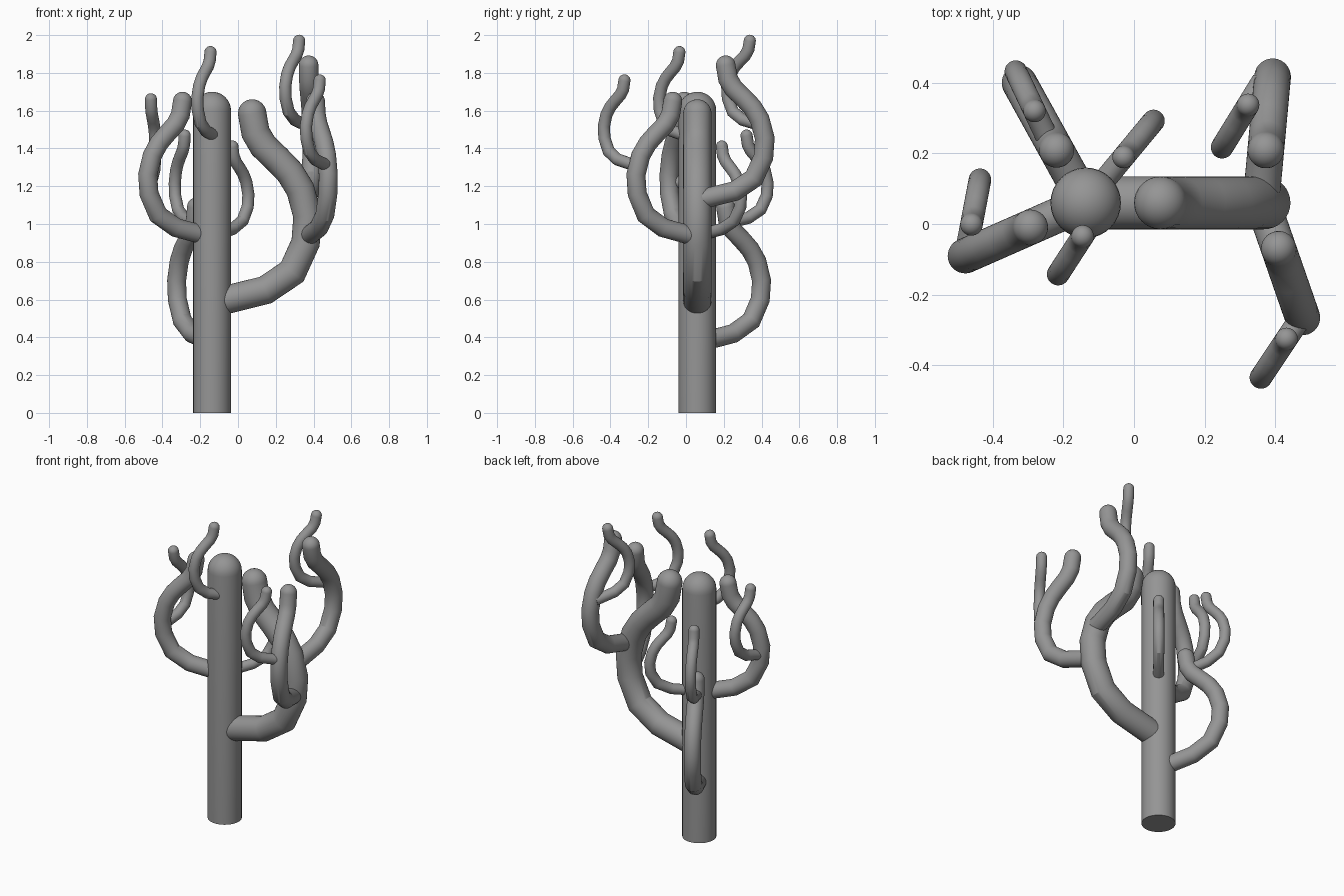
import bpy, bmesh
from math import sin, cos, pi
from mathutils import Vector

cube = bpy.data.objects.get("Cube")
if cube:
    bpy.data.objects.remove(cube, do_unlink=True)

grey = bpy.data.materials.new("plain grey")
grey.use_nodes = True
grey.diffuse_color = (0.3, 0.3, 0.3, 1)
grey.node_tree.nodes["Principled BSDF"].inputs["Base Color"].default_value = (0.3, 0.3, 0.3, 1)

SIDES = 32
UP = Vector((0, 0, 1))


# Tube swept along a path in a vertical plane, with a flat base and a domed end
def tube(name, path, side, radius):
    rings = []
    for i, p in enumerate(path):
        before = (p - path[i - 1]).normalized() if i else None
        after = (path[i + 1] - p).normalized() if i + 1 < len(path) else None
        before, after = before or after, after or before
        tangent = (before + after).normalized()
        rings.append((p, tangent, radius, 1 / tangent.dot(after)))
    for k in range(1, 8):
        a = k / 8 * pi / 2
        rings.append((path[-1] + tangent * radius * sin(a), tangent, radius * cos(a), 1))
    bm = bmesh.new()
    loops = []
    for centre, t, r, mitre in rings:
        across = t.cross(side)
        loops.append([bm.verts.new(centre + side * r * cos(2 * pi * j / SIDES)
                                   + across * r * mitre * sin(2 * pi * j / SIDES))
                      for j in range(SIDES)])
    for low, high in zip(loops, loops[1:]):
        for j in range(SIDES):
            n = (j + 1) % SIDES
            bm.faces.new((low[j], low[n], high[n], high[j]))
    bm.faces.new(loops[0])
    pole = bm.verts.new(path[-1] + tangent * radius)
    for j in range(SIDES):
        bm.faces.new((loops[-1][j], loops[-1][(j + 1) % SIDES], pole))
    bmesh.ops.recalc_face_normals(bm, faces=bm.faces)
    mesh = bpy.data.meshes.new(name)
    bm.to_mesh(mesh)
    bm.free()
    mesh.materials.append(grey)
    obj = bpy.data.objects.new(name, mesh)
    bpy.context.collection.objects.link(obj)
    bpy.ops.object.select_all(action="DESELECT")
    obj.select_set(True)
    bpy.context.view_layer.objects.active = obj
    bpy.ops.object.shade_smooth_by_angle()


# Shared arm shape: reach outwards, then lean back, each paired with height
REACH = [(0, 0), (.56, .07), (.84, .165), (.98, .32), (1, .46)]
LEAN = [(.13, .6), (.32, .69), (.55, .76), (.8, .83), (.94, .9), (1, 1)]


def arm(name, base, outer, tip, height, radius):
    base = Vector(base)
    out = Vector((*outer, base.z)) - base
    steps = REACH + [(1 - w * (1 - tip), v) for w, v in LEAN]
    path = [base + out * u + UP * height * v for u, v in steps]
    tube(name, path, out.cross(UP).normalized(), radius)


X, Y = -.137, .06
tube("trunk", [Vector((X, Y, 0)), Vector((X, Y, 1.6))], Vector((1, 0, 0)), .1)

# Large and medium arms
arm("large_arm", (X, Y, .58), (.368, Y), .42, 1.005, .075)
arm("right_arm", (X, Y, .93), (-.478, -.09), .46, .72, .05)
arm("back_arm", (X, Y, .37), (-.325, .4), .44, .72, .05)
arm("front_branch", (.365, Y, .93), (.478, -.265), .4, .72, .05)
arm("rear_branch", (.36, Y, 1.125), (.393, .417), .42, .715, .052)

# Small arms
arm("small_back_arm", (X, Y, .94), (.055, .292), .56, .47, .032)
arm("small_front_arm", (-.11, .02, 1.46), (-.215, -.142), .34, .45, .032)
arm("back_arm_twig", (-.225, .2, 1.0), (-.335, .432), .52, .468, .032)
arm("right_arm_twig", (-.477, -.085, 1.21), (-.437, .125), .4, .45, .032)
arm("front_branch_twig", (.47, -.27, 1.31), (.36, -.435), .34, .45, .032)
arm("rear_branch_twig", (.365, .405, 1.52), (.25, .218), .36, .45, .032)
